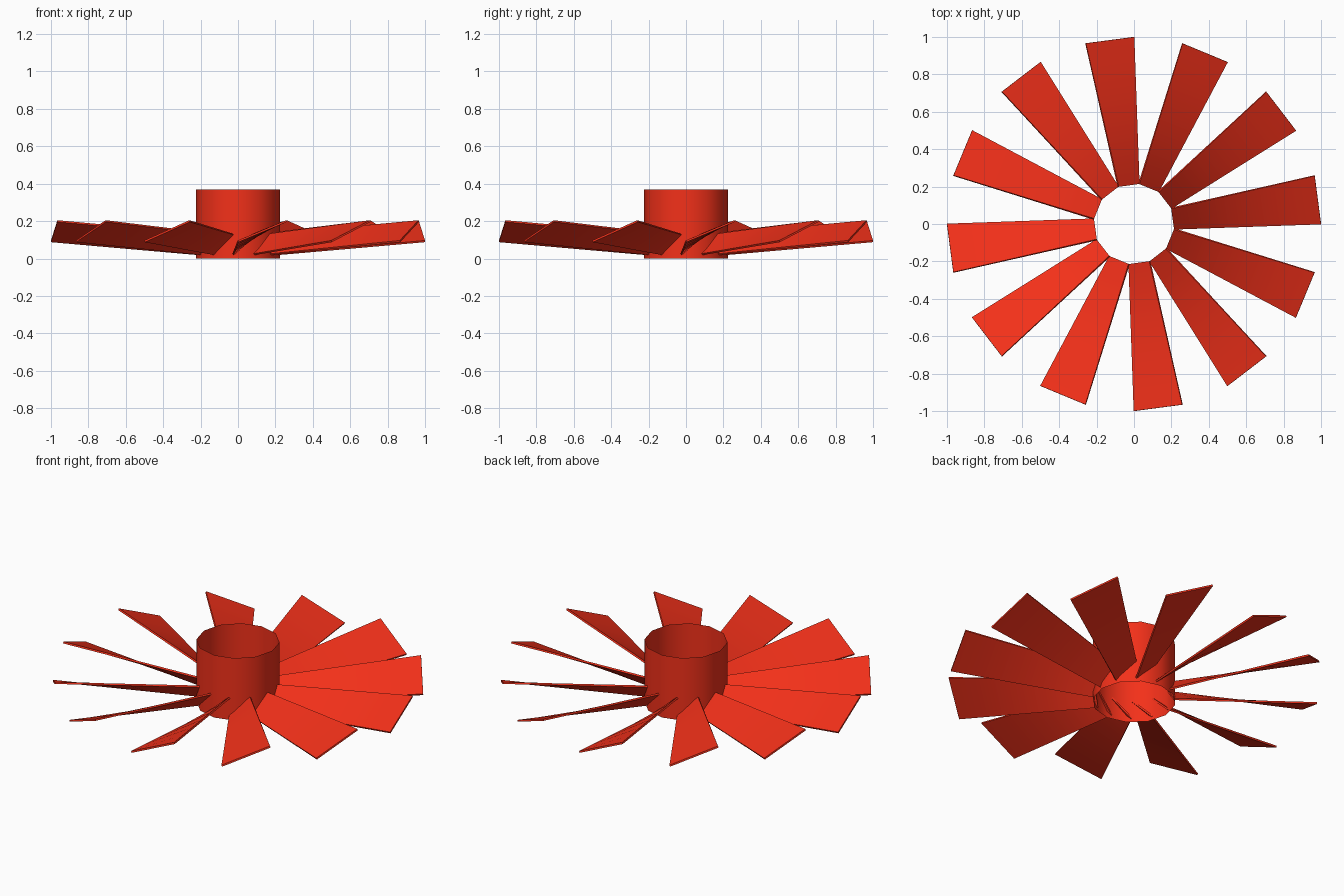
import bpy, bmesh
from math import radians, cos, sin
from mathutils import Vector

if "Cube" in bpy.data.objects:
    bpy.data.objects.remove(bpy.data.objects["Cube"])

BLADES = 12
HUB_R, HUB_H = 0.224, 0.37

red = bpy.data.materials.new("red_paint")
red.diffuse_color = (0.9, 0.03, 0.01, 1)
red.use_nodes = True
red.node_tree.nodes["Principled BSDF"].inputs["Base Color"].default_value = red.diffuse_color


def polar(r, deg, z):
    a = radians(deg)
    return Vector((r * cos(a), r * sin(a), z))


def finish(name, bm, smooth_angle):
    bmesh.ops.recalc_face_normals(bm, faces=bm.faces)
    mesh = bpy.data.meshes.new(name)
    bm.to_mesh(mesh)
    bm.free()
    mesh.materials.append(red)
    ob = bpy.data.objects.new(name, mesh)
    bpy.context.collection.objects.link(ob)
    bpy.ops.object.select_all(action='DESELECT')
    ob.select_set(True)
    bpy.context.view_layer.objects.active = ob
    bpy.ops.object.shade_smooth_by_angle(angle=radians(smooth_angle))
    return ob


# Hub: open thin-walled tube
bm = bmesh.new()
bmesh.ops.create_cone(bm, cap_ends=False, segments=12, radius1=HUB_R,
                      radius2=HUB_R, depth=HUB_H)
bmesh.ops.translate(bm, verts=bm.verts, vec=(0, 0, HUB_H / 2))
finish("hub", bm, 40)

# Blades: thin twisted strips, steep at the root and flatter at the tip
STEPS = 6
HALF = 0.005
for i in range(BLADES):
    turn = i * 360 / BLADES
    low = (polar(0.216, turn - 7, 0.022), polar(1.0, turn, 0.092))
    high = (polar(0.216, turn + 23, 0.13), polar(1.0, turn + 15, 0.2))
    bm = bmesh.new()
    rings = []
    for s in range(STEPS + 1):
        t = s / STEPS
        a, b = low[0].lerp(low[1], t), high[0].lerp(high[1], t)
        along = (low[1] + high[1]) - (low[0] + high[0])
        n = along.cross(b - a).normalized() * HALF
        rings.append([bm.verts.new(p) for p in (a - n, b - n, b + n, a + n)])
    for r0, r1 in zip(rings, rings[1:]):
        for k in range(4):
            m = (k + 1) % 4
            bm.faces.new((r0[k], r0[m], r1[m], r1[k]))
    bm.faces.new(rings[0])
    bm.faces.new(rings[-1])
    finish(f"blade_{i + 1}", bm, 30)
